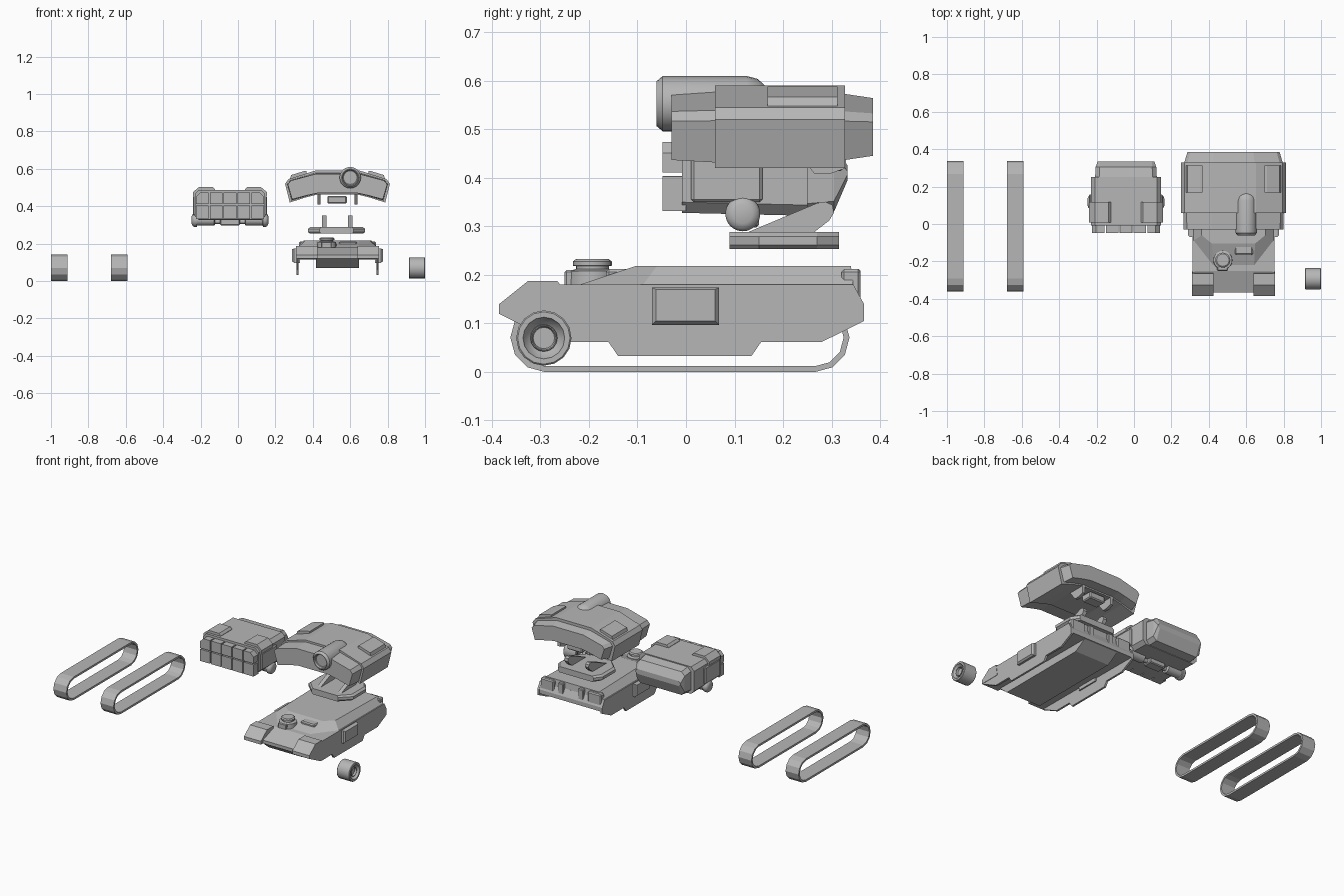
import bpy, bmesh, math
from mathutils import Vector

if "Cube" in bpy.data.objects:
    bpy.data.objects.remove(bpy.data.objects["Cube"])

# One darker grey for the whole kit
GREY = bpy.data.materials.new("dark_grey")
GREY.diffuse_color = (0.47, 0.47, 0.47, 1)
GREY.use_nodes = True
GREY.node_tree.nodes["Principled BSDF"].inputs["Base Color"].default_value = GREY.diffuse_color


def loft(name, sections, closed=False):
    """Skin a list of equal-length 3D rings; cap the ends unless closed."""
    bm = bmesh.new()
    rings = [[bm.verts.new(p) for p in s] for s in sections]
    n, m = len(rings[0]), len(rings)
    for i in range(m if closed else m - 1):
        a, b = rings[i], rings[(i + 1) % m]
        for j in range(n):
            k = (j + 1) % n
            bm.faces.new((a[j], a[k], b[k], b[j]))
    if not closed:
        bm.faces.new(rings[0])
        bm.faces.new(rings[-1])
    bmesh.ops.recalc_face_normals(bm, faces=bm.faces)
    me = bpy.data.meshes.new(name)
    bm.to_mesh(me)
    bm.free()
    me.materials.append(GREY)
    ob = bpy.data.objects.new(name, me)
    bpy.context.collection.objects.link(ob)
    return ob


def side_prism(name, yz, x0, x1):
    return loft(name, [[(x, y, z) for y, z in yz] for x in (x0, x1)])


def front_prism(name, xz, y0, y1):
    return loft(name, [[(x, y, z) for x, z in xz] for y in (y0, y1)])


def box(name, x0, x1, y0, y1, z0, z1, bev=0):
    ob = side_prism(name, [(y0, z0), (y1, z0), (y1, z1), (y0, z1)], x0, x1)
    if bev:
        mod = ob.modifiers.new("bevel", "BEVEL")
        mod.width, mod.segments = bev, 1
    return ob


def lathe(name, origin, axis, prof, n=24):
    """Turned solid: prof is (distance along axis, radius)."""
    rings = []
    for d, r in prof:
        ring = []
        for i in range(n):
            t = 2 * math.pi * i / n
            u, v = r * math.cos(t), r * math.sin(t)
            p = {"x": (d, u, v), "y": (u, d, v), "z": (u, v, d)}[axis]
            ring.append(Vector(origin) + Vector(p))
        rings.append(ring)
    ob = loft(name, rings)
    bpy.ops.object.select_all(action="DESELECT")
    ob.select_set(True)
    bpy.context.view_layer.objects.active = ob
    bpy.ops.object.shade_smooth_by_angle(angle=math.radians(35))
    return ob


def mirror_span(c, s, a, b):
    return sorted((c + s * a, c + s * b))


# Two loose track loops
def stadium(r, n=6):
    pts = []
    for cy, start in ((0.266, -90), (-0.291, 90)):
        for i in range(n + 1):
            t = math.radians(start + 180 * i / n)
            pts.append((cy + r * math.cos(t), 0.071 + r * math.sin(t)))
    return pts


for name, x0 in (("track_left", -1.0), ("track_right", -0.68)):
    rings = [[(x, y, z) for y, z in stadium(r)]
             for x, r in ((x0, 0.071), (x0 + 0.088, 0.071), (x0 + 0.088, 0.059), (x0, 0.059))]
    loft(name, rings, closed=True)

# Road wheel with recessed dish and hub
half = [(0.025, 0.022), (0.036, 0.025), (0.036, 0.027), (0.024, 0.028), (0.036, 0.041), (0.043, 0.043),
        (0.043, 0.054), (0.04, 0.057)]
lathe("wheel", (0.957, -0.293, 0.07), "x",
      [(-d, r) for d, r in half] + [(d, r) for d, r in reversed(half)], 16)

# Hull
C = 0.532
side_prism("hull_upper", [(-0.365, 0.12), (-0.365, 0.14), (-0.25, 0.18), (0.345, 0.18),
                          (0.365, 0.14), (0.365, 0.115)], C - 0.212, C + 0.212)
side_prism("hull_belly", [(-0.365, 0.125), (-0.3, 0.07), (0.28, 0.07), (0.362, 0.12)], C - 0.115, C + 0.115)
skirt = [(-0.385, 0.12), (-0.385, 0.14), (-0.325, 0.188), (-0.265, 0.188), (-0.26, 0.18), (0.345, 0.18),
         (0.367, 0.14), (0.367, 0.105), (0.28, 0.062), (0.155, 0.062), (0.135, 0.033), (-0.14, 0.033),
         (-0.16, 0.062), (-0.27, 0.062)]
fender = [(-0.385, 0.12), (-0.385, 0.14), (-0.325, 0.188), (-0.265, 0.188), (-0.255, 0.12)]
for s, side in ((-1, "left"), (1, "right")):
    side_prism("skirt_" + side, skirt, *mirror_span(C, s, 0.208, 0.22))
    side_prism("front_fender_" + side, fender, *mirror_span(C, s, 0.107, 0.222))
    # Side stowage boxes with tapered outer face
    loft("side_box_" + side, [[(C + s * x, y, z) for y, z in
         ((-0.07 + i, 0.097 + i), (0.068 - i, 0.097 + i), (0.068 - i, 0.174 - i * .5), (-0.07 + i, 0.174 - i * .5))]
         for x, i in ((0.2, 0), (0.232, 0), (0.242, 0.008))])
    box("rear_post_" + side, *mirror_span(C, s, 0.05, 0.085), 0.33, 0.36, 0.12, 0.212, 0.004)
    box("rear_locker_" + side, *mirror_span(C, s, 0.115, 0.205), 0.32, 0.36, 0.13, 0.212, 0.006)

# Sloped deck, narrowing towards the bow
low = [(0.11, -0.225), (0.215, -0.09), (0.215, 0.345)]
top = [(0.115, -0.105), (0.17, -0.06), (0.18, 0.34)]
loft("deck", [[(C + x, y, z) for x, y in h] + [(C - x, y, z) for x, y in reversed(h)]
              for h, z in ((low, 0.178), (top, 0.218))])
lathe("hatch", (0.475, -0.193, 0), "z",
      [(0.165, 0.052), (0.208, 0.05), (0.212, 0.034), (0.218, 0.034), (0.219, 0.04), (0.228, 0.04), (0.233, 0.033)], 20)
box("periscope", 0.445, 0.5, -0.25, -0.22, 0.165, 0.21, 0.004)
box("driver_vent", 0.54, 0.635, -0.165, -0.1, 0.18, 0.212, 0.006)

# Turret mount: chamfered plate with two lifting arms
plate = [(0.09, 0.09), (0.153, 0.15), (0.153, 0.27), (0.12, 0.315)]
rings = []
for z, k in ((0.253, 0.92), (0.262, 1.0), (0.279, 1.0), (0.289, 0.91)):
    rings.append([(C - 0.005 + x * k, y, z) for x, y in plate] +
                 [(C - 0.005 - x * k, y, z) for x, y in reversed(plate)])
loft("mount_plate", rings)
arm = [(0.12, 0.285), (0.27, 0.348), (0.287, 0.351), (0.302, 0.344), (0.305, 0.328), (0.295, 0.312), (0.26, 0.285)]
for s, side in ((-1, "left"), (1, "right")):
    side_prism("mount_arm_" + side, arm, *mirror_span(C - 0.002, s, 0.058, 0.082))

# Arched turret shell, lofted front to back
arch = [(0.12, 0.59), (0.262, 0.545), (0.28, 0.52), (0.255, 0.42), (0.17, 0.447), (0.11, 0.462)]
rings = []
for y, kx, kz in ((-0.03, 0.95, 0.8), (0.06, 0.96, 0.86), (0.06, 1, 1), (0.328, 1, 1), (0.328, 0.94, 0.8), (0.385, 0.88, 0.7)):
    h = [(x * kx, 0.505 + (z - 0.505) * kz) for x, z in arch]
    rings.append([(C + x, y, z) for x, z in h] + [(C - x, y, z) for x, z in reversed(h)])
loft("turret_shell", rings)
pad = [(0.165, 0.56), (0.165, 0.587), (0.178, 0.588), (0.247, 0.567), (0.256, 0.54)]
for s, side in ((-1, "left"), (1, "right")):
    front_prism("turret_panel_" + side, [(C + s * x, z) for x, z in pad], 0.168, 0.312)
    side_prism("turret_lug_" + side, [(0.21, 0.48), (0.33, 0.48), (0.33, 0.42), (0.295, 0.408), (0.265, 0.408)],
               *mirror_span(C, s, 0.09, 0.108))
box("turret_hinge_block", 0.478, 0.582, 0.255, 0.325, 0.414, 0.455, 0.006)

# Sensor tube on the turret roof, its rear end sinking into the shell
lathe("sensor_tube", (0.6, 0, 0.553), "y",
      [(-0.045, 0.036), (-0.048, 0.04), (-0.06, 0.042), (-0.061, 0.046), (-0.048, 0.057),
       (0.125, 0.057), (0.148, 0.051), (0.17, 0.03)], 24)

# Launcher pod body
L = -0.043
def oct_ring(y, w, z0, z1, c):
    h = [(w - c, z1), (w, z1 - c), (w, z0 + c), (w - c, z0)]
    return [(L + x, y, z) for x, z in h] + [(L - x, y, z) for x, z in reversed(h)]


loft("launcher_body", [oct_ring(-0.008, 0.188, 0.328, 0.488, 0.022), oct_ring(0.25, 0.188, 0.322, 0.488, 0.022),
                       oct_ring(0.25, 0.165, 0.325, 0.482, 0.022), oct_ring(0.305, 0.162, 0.33, 0.472, 0.022),
                       oct_ring(0.333, 0.152, 0.395, 0.425, 0.012)])

# Launch cells: five columns, two rows, clipped outer corners
cw = 0.37 / 5
for i in range(5):
    x0, x1 = L - 0.185 + i * cw + 0.003, L - 0.185 + (i + 1) * cw - 0.003
    for row, z0, z1 in (("lower", 0.332, 0.404), ("upper", 0.411, 0.474)):
        cl = 0.022 if row == "upper" and i == 0 else 0
        cr = 0.022 if row == "upper" and i == 4 else 0
        h = [(x0, z0), (x1, z0), (x1, z1 - cr - 0.001), (x1 - cr - 0.001, z1),
             (x0 + cl + 0.001, z1), (x0, z1 - cl - 0.001)]
        front_prism(f"cell_{row}_{i + 1}", h, -0.048, 0.0)

# Shoulder armour, pivots and underside link
cap = [(0.08, 0.47), (0.08, 0.49), (0.092, 0.503), (0.165, 0.503), (0.198, 0.475), (0.198, 0.455), (0.18, 0.44)]
for s, side in ((-1, "left"), (1, "right")):
    front_prism("shoulder_" + side, [(L + s * x, z) for x, z in cap], 0.008, 0.118)
    box("side_plate_" + side, *mirror_span(L, s, 0.17, 0.198), 0.01, 0.158, 0.35, 0.455, 0.006)
    lathe("pivot_" + side, (L, 0.117, 0.326), "x",
          [(s * d, r) for d, r in ((0.08, 0.024), (0.084, 0.03), (0.175, 0.03), (0.177, 0.036),
                                   (0.192, 0.036), (0.2, 0.031), (0.205, 0.02))], 24)
lathe("pivot_rod", (L, 0.117, 0.318), "x", [(-0.1, 0.012), (0.1, 0.012)], 12)
box("underside_link", L - 0.053, L + 0.053, 0.09, 0.15, 0.298, 0.335, 0.005)
